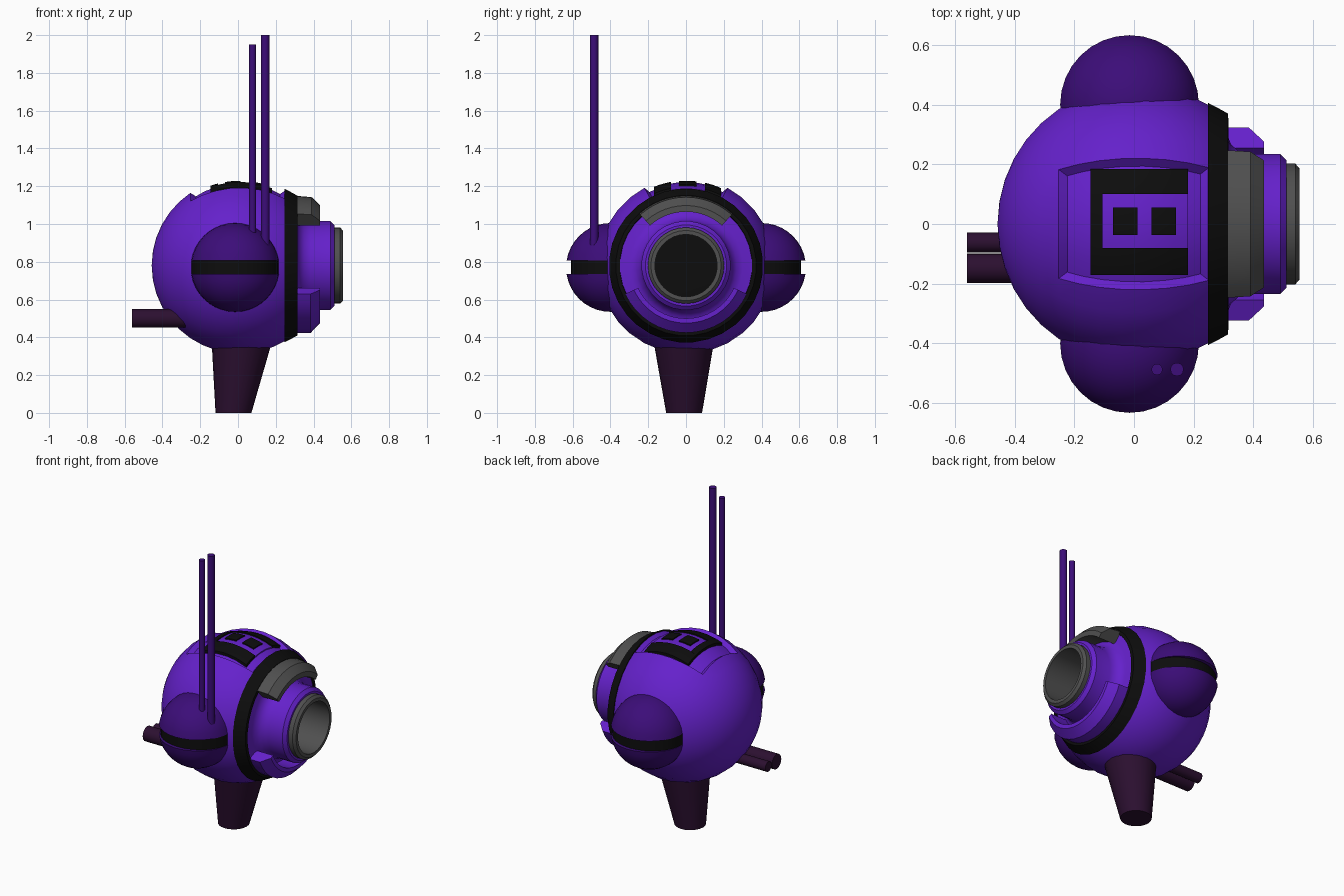
import bpy, bmesh
from math import sin, cos, pi, radians, sqrt
from mathutils import Vector

if "Cube" in bpy.data.objects:
    bpy.data.objects.remove(bpy.data.objects["Cube"])

def material(name, rgb):
    m = bpy.data.materials.new(name)
    m.diffuse_color = (*rgb, 1)
    m.use_nodes = True
    m.node_tree.nodes["Principled BSDF"].inputs["Base Color"].default_value = m.diffuse_color
    return m

PURPLE = material("purple", (0.13, 0.015, 0.6))
DEEP = material("deep_purple", (0.045, 0.004, 0.19))
DARK = material("dark_plum", (0.025, 0.005, 0.03))
BLACK = material("black", (0.004, 0.004, 0.004))
GREY = material("dark_grey", (0.08, 0.08, 0.08))
EYE = Vector((0, 0, 0.78))      # all body parts turn about the x axis through here
SPHERE_X, SPHERE_R = 0.01, 0.467

def finish(name, bm, mat, angle=35):
    bmesh.ops.remove_doubles(bm, verts=bm.verts, dist=1e-5)
    bmesh.ops.recalc_face_normals(bm, faces=bm.faces)
    me = bpy.data.meshes.new(name)
    bm.to_mesh(me)
    bm.free()
    me.materials.append(mat)
    me.shade_smooth()
    me.set_sharp_from_angle(angle=radians(angle))
    ob = bpy.data.objects.new(name, me)
    bpy.context.collection.objects.link(ob)
    return ob

def revolve(profile, center=EYE, axis="X", start=0, sweep=360, seg=32, closed=False):
    """Turn (along, radius) points about an axis; a partial sweep gets end caps."""
    bm = bmesh.new()
    full = sweep == 360
    rows = []
    for i in range(seg if full else seg + 1):
        t = radians(start + sweep * i / seg)
        rows.append([bm.verts.new(center + (Vector((a, r * sin(t), r * cos(t))) if axis == "X"
                     else Vector((r * cos(t), r * sin(t), a)))) for a, r in profile])
    n = len(profile)
    for i in range(seg):
        p, q = rows[i], rows[(i + 1) % len(rows)]
        for j in range(n if closed else n - 1):
            k = (j + 1) % n
            bm.faces.new((p[j], p[k], q[k], q[j]))
    if not full:
        bm.faces.new(rows[0])
        bm.faces.new(rows[-1])
    bmesh.ops.remove_doubles(bm, verts=bm.verts, dist=1e-5)
    return bm

def rod(name, p0, p1, r0, r1, mat, seg=16):
    """Straight or leaning tapered cylinder with level ends along z or x."""
    bm = bmesh.new()
    p0, p1 = Vector(p0), Vector(p1)
    flat = abs((p1 - p0).x) > abs((p1 - p0).z)
    ring = lambda p, r: [bm.verts.new(p + (Vector((0, cos(t), sin(t))) if flat else
                         Vector((cos(t), sin(t), 0))) * r)
                         for t in (2 * pi * i / seg for i in range(seg))]
    a, b = ring(p0, r0), ring(p1, r1)
    bm.faces.new(a)
    bm.faces.new(b)
    for i in range(seg):
        k = (i + 1) % seg
        bm.faces.new((a[i], a[k], b[k], b[i]))
    return finish(name, bm, mat)

def patch(name, x0, x1, y0, y1, radius, mat, n=6):
    """Thin plate that follows the curve of the body top."""
    bm = bmesh.new()
    grid = []
    for i in range(n + 1):
        x = x0 + (x1 - x0) * i / n
        ys = [y0 + (y1 - y0) * j / n for j in range(n + 1)]
        grid.append([bm.verts.new((x, y, EYE.z + sqrt(radius**2 - (x - SPHERE_X)**2 - y * y)))
                     for y in ys])
    for i in range(n):
        for j in range(n):
            bm.faces.new((grid[i][j], grid[i + 1][j], grid[i + 1][j + 1], grid[i][j + 1]))
    ext = bmesh.ops.extrude_face_region(bm, geom=bm.faces[:], use_keep_orig=True)
    for v in ext["geom"]:
        if isinstance(v, bmesh.types.BMVert):
            v.co.z -= 0.025
    return finish(name, bm, mat)

# Body: ball, front face and eye barrel in one turned profile
ball = [(SPHERE_X + SPHERE_R * cos(radians(180 - 121 * i / 13)),
         SPHERE_R * sin(radians(180 - 121 * i / 13)) if i else 0) for i in range(14)]
barrel = [(0.305, 0.364), (0.31, 0.345), (0.312, 0.30), (0.325, 0.268), (0.35, 0.245),
          (0.385, 0.236), (0.49, 0.236), (0.51, 0.215), (0.51, 0.175)]
bm = revolve(ball + barrel, start=360 / 64)
bmesh.ops.recalc_face_normals(bm, faces=bm.faces)
# Sunken roof hatch
hatch = []
for f in bm.faces:
    c = f.calc_center_median() - EYE
    if -0.25 < c.x < 0.25 and c.z > 0.3 and abs(c.y) < c.z * 0.46:
        hatch.append(f)
bmesh.ops.inset_region(bm, faces=hatch, thickness=0.016, depth=-0.03, use_even_offset=True)
finish("body", bm, PURPLE)

# Roof hatch plates
patch("hatch_plate_left", -0.145, 0.18, 0.10, 0.185, 0.45, BLACK)
patch("hatch_plate_right", -0.145, 0.18, -0.17, -0.08, 0.45, BLACK)
patch("hatch_plate_back", -0.145, -0.105, -0.08, 0.10, 0.45, BLACK)
patch("hatch_panel", -0.105, 0.18, -0.08, 0.10, 0.442, PURPLE)
for i, x in enumerate((-0.07, 0.058)):
    patch(f"hatch_button_{i + 1}", x, x + 0.082, -0.037, 0.055, 0.449, BLACK)

# Black collar behind the face
finish("collar", revolve([(0.247, 0.39), (0.247, 0.408), (0.28, 0.391), (0.314, 0.372),
                          (0.316, 0.352), (0.29, 0.345)], start=360 / 64, closed=True), BLACK)

# Eye rim, its deep bore and the lens at the bottom
finish("eye_rim", revolve([(0.2, 0.165), (0.555, 0.165), (0.555, 0.186), (0.54, 0.202),
                           (0.505, 0.202), (0.5, 0.172), (0.2, 0.172)], closed=True), GREY)
finish("eye_lens", revolve([(0.2, 0.17), (0.205, 0.0)]), BLACK)

# Brow and lower lid arcs around the barrel
finish("brow", revolve([(0.30, 0.37), (0.39, 0.362), (0.435, 0.318), (0.435, 0.285), (0.30, 0.285)],
                       start=-42, sweep=84, seg=12, closed=True), GREY)
finish("lower_lid", revolve([(0.30, 0.356), (0.385, 0.356), (0.435, 0.305), (0.435, 0.28), (0.30, 0.28)],
                            start=115, sweep=130, seg=16, closed=True), PURPLE)

# Side pods: ball split by a black band
R, SLOT = 0.235, 0.036
half = [(R * sin(radians(t)), R * cos(radians(t)) if t < 90 else 0)
        for t in (9, 18, 27, 36, 45, 54, 63, 72, 81, 90)]
upper = [(SLOT, 0.19), (SLOT, sqrt(R * R - SLOT * SLOT))] + half[1 - 1 + 1:]
pod_profile = [(-a, r) for a, r in reversed(upper)] + upper
for side, y in (("right", -0.4), ("left", 0.4)):
    c = Vector((-0.015, y, 0.77))
    finish(f"pod_{side}", revolve(pod_profile, center=c, axis="Z"), DEEP)
    band = revolve([(-SLOT, 0.18), (-SLOT, 0.21), (SLOT, 0.21), (SLOT, 0.18)],
                   center=c, axis="Z", closed=True)
    for v in band.verts:
        v.co.x = c.x + (v.co.x - c.x) * 1.1
    finish(f"pod_band_{side}", band, BLACK)

# Antennas on the front pod
rod("antenna_short", (0.077, -0.487, 0.90), (0.077, -0.487, 1.95), 0.019, 0.019, DEEP, 12)
rod("antenna_long", (0.144, -0.487, 0.86), (0.144, -0.487, 2.0), 0.0225, 0.0225, DEEP, 12)

# Rear pipes
rod("pipe_small", (-0.56, -0.062, 0.5), (-0.2, -0.062, 0.5), 0.033, 0.033, DARK)
rod("pipe_large", (-0.56, -0.148, 0.5), (-0.2, -0.148, 0.5), 0.049, 0.049, DARK)

# Leaning stand
rod("stand", (-0.024, -0.01, 0), (0.03, -0.012, 0.46), 0.095, 0.174, DARK, 24)
